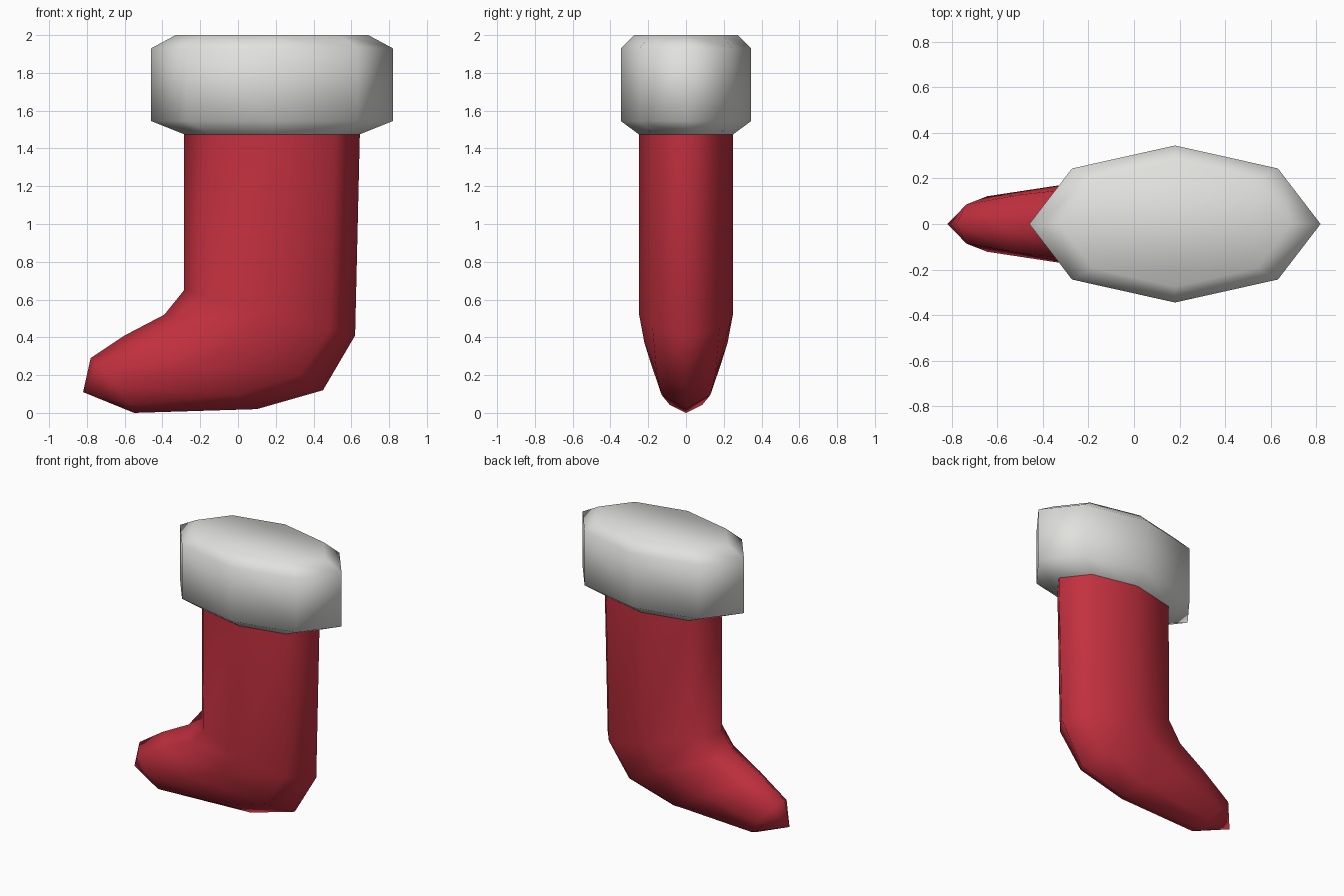
import bpy, bmesh, math
from mathutils import Vector

if "Cube" in bpy.data.objects:
    bpy.data.objects.remove(bpy.data.objects["Cube"])

SIDES = 8


def material(name, rgb):
    m = bpy.data.materials.new(name)
    m.diffuse_color = (*rgb, 1)
    m.use_nodes = True
    m.node_tree.nodes["Principled BSDF"].inputs["Base Color"].default_value = m.diffuse_color
    return m


def ring(a, b, half_width, shift=(0, 0)):
    """Elliptical ring from point a to point b (both x, z in the middle plane)."""
    a, b = Vector((a[0], 0, a[1])), Vector((b[0], 0, b[1]))
    mid, half, move = (a + b) / 2, (a - b) / 2, Vector((shift[0], 0, shift[1]))
    points = []
    for i in range(SIDES):
        t = math.tau * i / SIDES
        points.append(mid + half * math.cos(t) + move * math.sin(t) ** 2
                      + Vector((0, half_width * math.sin(t), 0)))
    return points


def loft(name, rings, mat, tip=None, cap=False):
    """Skin a row of rings; optionally close the end with a point or a flat cap."""
    bm = bmesh.new()
    loops = [[bm.verts.new(p) for p in r] for r in rings]
    for lo, hi in zip(loops, loops[1:]):
        for i in range(SIDES):
            j = (i + 1) % SIDES
            bm.faces.new((lo[i], lo[j], hi[j], hi[i]))
    if tip:
        end = bm.verts.new(tip)
        for i in range(SIDES):
            bm.faces.new((loops[-1][i], loops[-1][(i + 1) % SIDES], end))
    if cap:
        bm.faces.new(loops[-1])
    bmesh.ops.recalc_face_normals(bm, faces=bm.faces)
    for f in bm.faces:
        f.smooth = True
    mesh = bpy.data.meshes.new(name)
    bm.to_mesh(mesh)
    bm.free()
    mesh.materials.append(mat)
    obj = bpy.data.objects.new(name, mesh)
    bpy.context.collection.objects.link(obj)
    return obj


red = material("red wool", (0.55, 0.03, 0.05))
white = material("white fleece", (0.75, 0.75, 0.73))

# Stocking: leg, heel, instep and toe
loft("stocking", [
    ring((-0.285, 1.475), (0.645, 1.475), 0.25),
    ring((-0.285, 0.65), (0.62, 0.41), 0.25),
    ring((-0.39, 0.52), (0.45, 0.12), 0.22, (0, 0.05)),
    ring((-0.60, 0.41), (0.10, 0.02), 0.182, (0, 0.035)),
    ring((-0.78, 0.29), (-0.55, 0.0), 0.122, (0.02, 0)),
], red, tip=(-0.82, 0, 0.11))

# Cuff: thick band with bevelled rims
loft("cuff", [
    ring((-0.285, 1.475), (0.645, 1.475), 0.25),
    ring((-0.46, 1.545), (0.82, 1.545), 0.345),
    ring((-0.46, 1.93), (0.82, 1.93), 0.345),
    ring((-0.33, 2.0), (0.69, 2.0), 0.275),
], white, cap=True)
